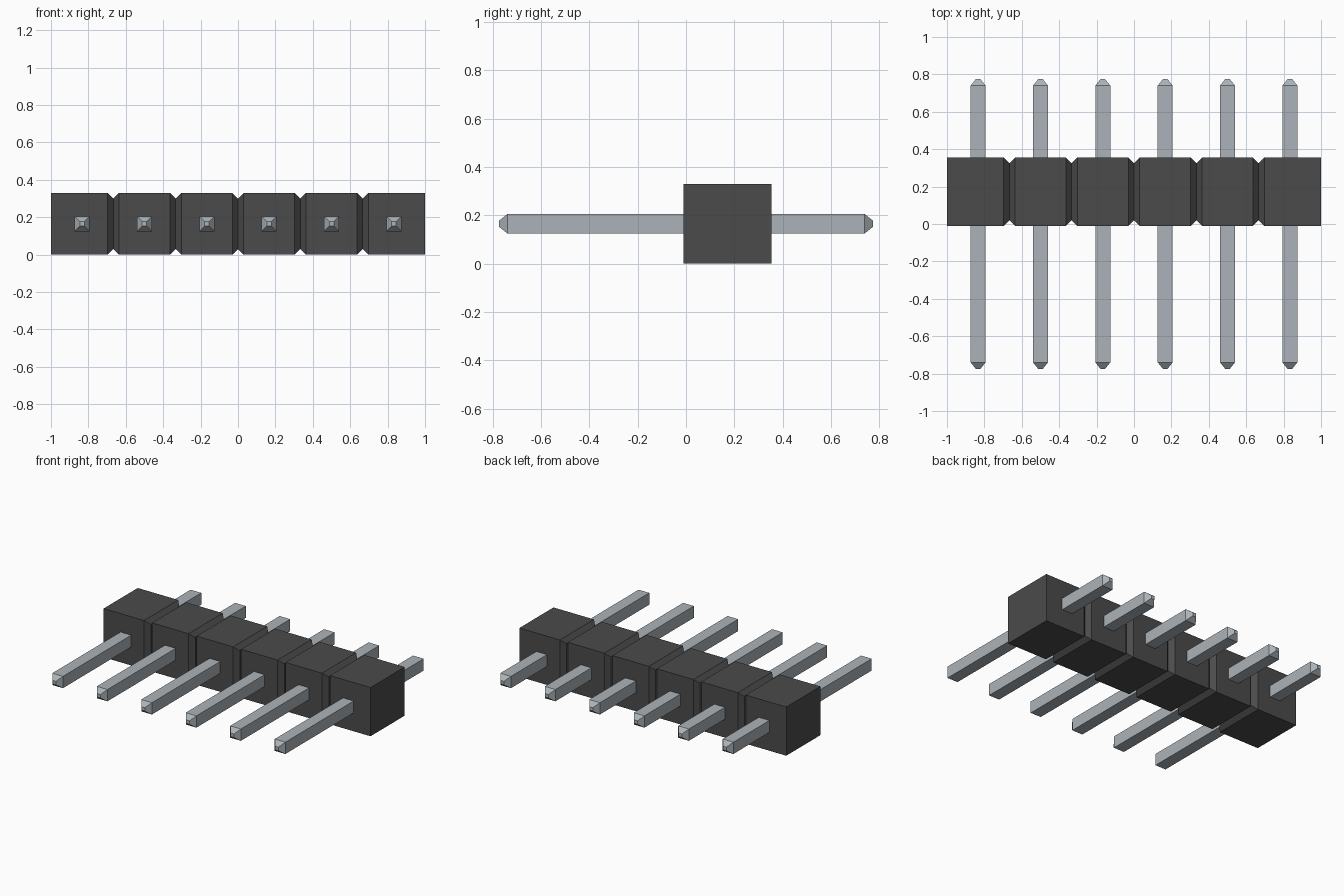
import bpy, bmesh

if "Cube" in bpy.data.objects:
    bpy.data.objects.remove(bpy.data.objects["Cube"], do_unlink=True)


def material(name, rgb):
    m = bpy.data.materials.new(name)
    m.use_nodes = True
    m.diffuse_color = (*rgb, 1)
    bsdf = next(n for n in m.node_tree.nodes if n.type == 'BSDF_PRINCIPLED')
    bsdf.inputs["Base Color"].default_value = (*rgb, 1)
    return m


def loft(name, rings, mat):
    """Join a row of four-cornered rings and cap both ends."""
    bm = bmesh.new()
    loops = [[bm.verts.new(p) for p in ring] for ring in rings]
    for a, b in zip(loops, loops[1:]):
        for i in range(4):
            j = (i + 1) % 4
            bm.faces.new((a[i], a[j], b[j], b[i]))
    bm.faces.new(loops[0])
    bm.faces.new(loops[-1])
    bmesh.ops.recalc_face_normals(bm, faces=bm.faces)
    mesh = bpy.data.meshes.new(name)
    bm.to_mesh(mesh)
    bm.free()
    mesh.materials.append(mat)
    obj = bpy.data.objects.new(name, mesh)
    bpy.context.collection.objects.link(obj)
    return obj


black = material("black plastic", (0.07, 0.07, 0.07))
steel = material("grey metal", (0.41, 0.45, 0.48))

COUNT, PITCH = 6, 1 / 3
Y0, Y1, HEIGHT = -0.01, 0.355, 0.33
GROOVE = 0.03
CORNERS = ((-1, -1), (1, -1), (1, 1), (-1, 1))


# Housing: a bar along x with V grooves all round between the cells
def housing_ring(x, inset):
    a, b, c, d = Y0 + inset, Y1 - inset, inset, HEIGHT - inset
    return [(x, a, c), (x, b, c), (x, b, d), (x, a, d)]


rings = [housing_ring(-1, 0)]
for k in range(1, COUNT):
    x = -1 + k * PITCH
    rings += [housing_ring(x - GROOVE, 0), housing_ring(x, GROOVE), housing_ring(x + GROOVE, 0)]
rings.append(housing_ring(1, 0))
loft("housing", rings, black)

# Pins: square bars along y with chamfered tips
PIN_PROFILE = ((-0.775, 0.012), (-0.74, 0.04), (0.74, 0.04), (0.775, 0.012))
for k in range(COUNT):
    x = -1 + (k + 0.5) * PITCH
    loft(f"pin_{k + 1}",
         [[(x + s * h, y, HEIGHT / 2 + t * h) for s, t in CORNERS] for y, h in PIN_PROFILE],
         steel)
